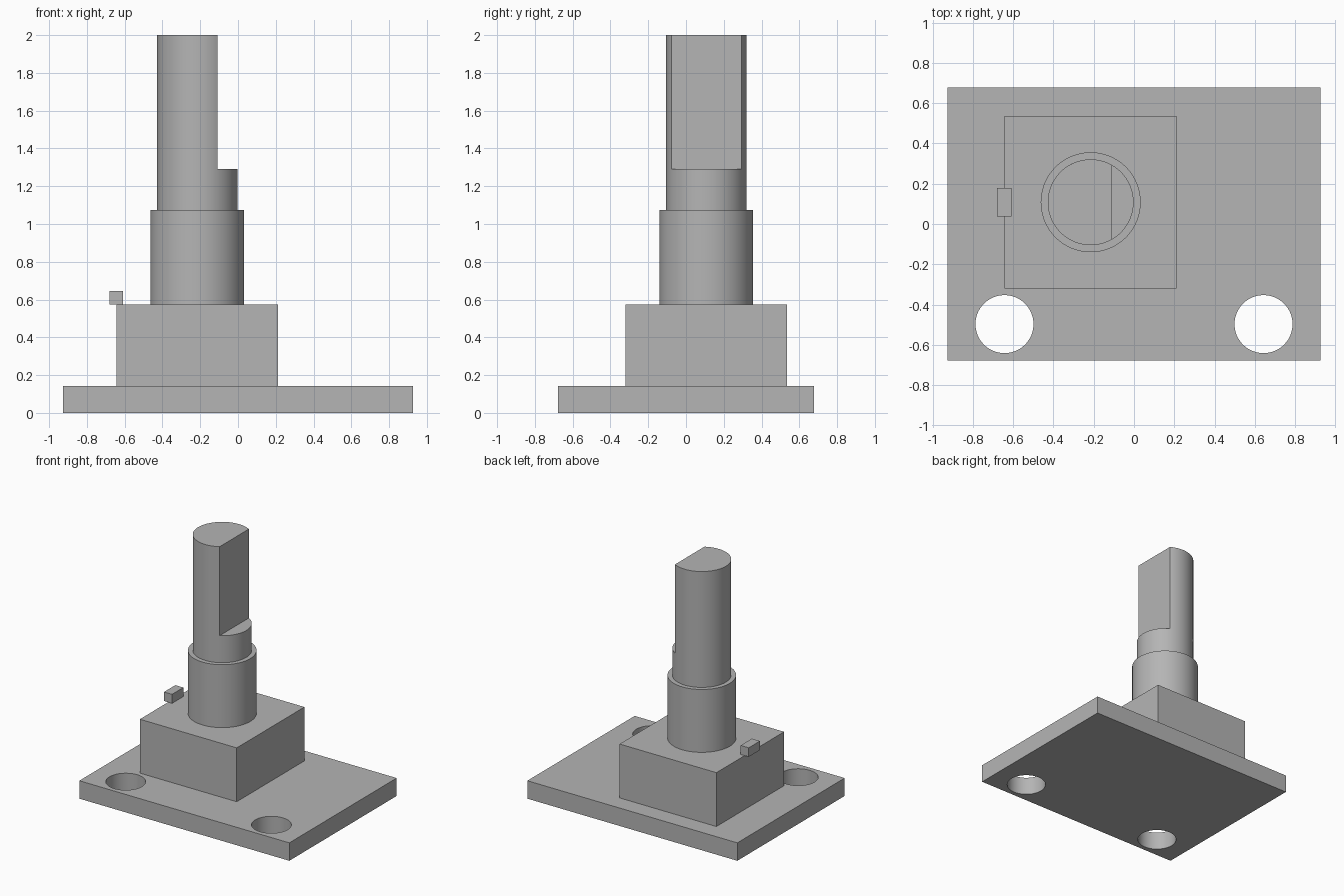
import bpy
import bmesh
import math

cube = bpy.data.objects.get("Cube")
if cube:
    bpy.data.objects.remove(cube, do_unlink=True)

GREY = (0.46, 0.46, 0.46, 1.0)
metal = bpy.data.materials.new("plain grey")
metal.use_nodes = True
metal.diffuse_color = GREY
metal.node_tree.nodes["Principled BSDF"].inputs["Base Color"].default_value = GREY

AXIS_X, AXIS_Y = -0.215, 0.108


def prism(name, outline, z0, z1):
    """Extrude a closed outline of (x, y) points from z0 up to z1."""
    bm = bmesh.new()
    base = bm.faces.new([bm.verts.new((x, y, z0)) for x, y in outline])
    top = bmesh.ops.extrude_face_region(bm, geom=[base], use_keep_orig=True)
    verts = [v for v in top["geom"] if isinstance(v, bmesh.types.BMVert)]
    bmesh.ops.translate(bm, verts=verts, vec=(0, 0, z1 - z0))
    bmesh.ops.recalc_face_normals(bm, faces=bm.faces)
    mesh = bpy.data.meshes.new(name)
    bm.to_mesh(mesh)
    bm.free()
    mesh.materials.append(metal)
    obj = bpy.data.objects.new(name, mesh)
    bpy.context.collection.objects.link(obj)
    return obj


def rectangle(x0, x1, y0, y1):
    return [(x0, y0), (x1, y0), (x1, y1), (x0, y1)]


def arc(cx, cy, r, start=0.0, end=math.tau, steps=96):
    """Points around a circle; a partial arc includes both ends."""
    closed = math.isclose(end - start, math.tau)
    count = steps if closed else steps + 1
    angles = [start + (end - start) * i / steps for i in range(count)]
    return [(cx + r * math.cos(a), cy + r * math.sin(a)) for a in angles]


def activate(obj):
    bpy.ops.object.select_all(action="DESELECT")
    obj.select_set(True)
    bpy.context.view_layer.objects.active = obj


def smooth(obj):
    activate(obj)
    bpy.ops.object.shade_smooth_by_angle(angle=math.radians(30))


# Mounting plate with two through holes
plate = prism("base_plate", rectangle(-0.927, 0.927, -0.677, 0.677), 0, 0.143)
for x in (-0.643, 0.643):
    cutter = prism("hole_cutter", arc(x, -0.497, 0.144), -0.1, 0.3)
    cutter.hide_render = True
    cut = plate.modifiers.new("hole", "BOOLEAN")
    cut.operation = "DIFFERENCE"
    cut.solver = "EXACT"
    cut.object = cutter
    activate(plate)
    bpy.ops.object.modifier_apply(modifier=cut.name)
    bpy.data.objects.remove(cutter, do_unlink=True)
smooth(plate)

# Square housing and its small locating tab
prism("housing", rectangle(-0.643, 0.212, -0.319, 0.535), 0.143, 0.573)
prism("locating_tab", rectangle(-0.679, -0.608, 0.037, 0.179), 0.573, 0.645)

# Round collar and lower shaft
smooth(prism("collar", arc(AXIS_X, AXIS_Y, 0.248), 0.573, 1.075))
SHAFT_R = 0.213
smooth(prism("shaft_lower", arc(AXIS_X, AXIS_Y, SHAFT_R), 1.075, 1.29))

# Upper shaft with a flat on its left side
flat = math.acos((-0.109 - AXIS_X) / SHAFT_R)
smooth(prism("shaft_flatted",
             arc(AXIS_X, AXIS_Y, SHAFT_R, flat, math.tau - flat), 1.29, 2.0))
